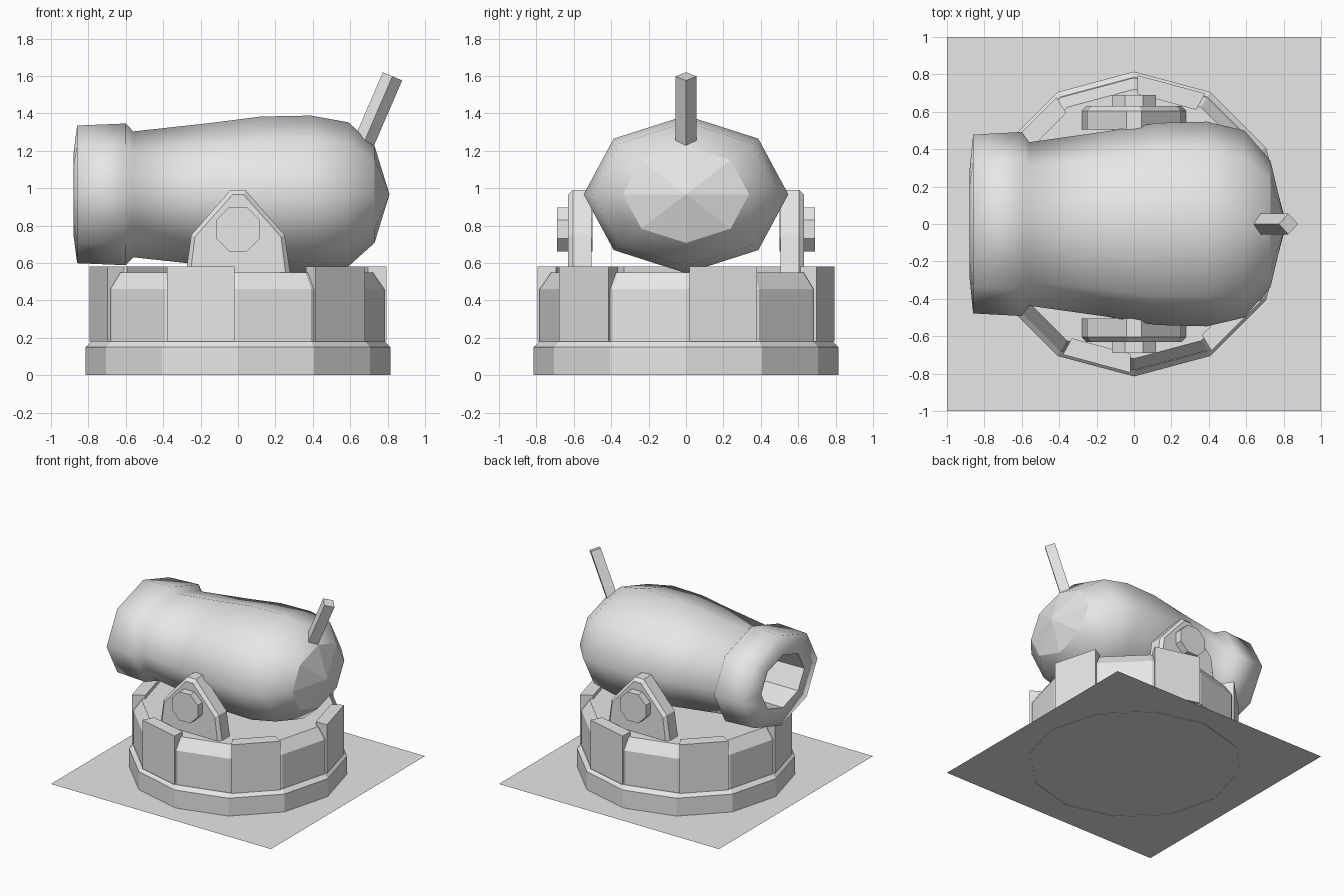
import bpy, bmesh, math
from mathutils import Vector, Matrix

cube = bpy.data.objects.get("Cube")
if cube:
    bpy.data.objects.remove(cube, do_unlink=True)

grey = bpy.data.materials.new("plain_grey")
grey.use_nodes = True
grey.diffuse_color = (0.8, 0.8, 0.8, 1)
grey.node_tree.nodes["Principled BSDF"].inputs["Base Color"].default_value = (0.8, 0.8, 0.8, 1)


def finish(name, bm):
    bmesh.ops.recalc_face_normals(bm, faces=bm.faces)
    mesh = bpy.data.meshes.new(name)
    bm.to_mesh(mesh)
    bm.free()
    mesh.materials.append(grey)
    obj = bpy.data.objects.new(name, mesh)
    bpy.context.collection.objects.link(obj)
    return obj


def loft(name, loops, smooth_bands=()):
    """Skin a list of equal-length point loops and cap both ends."""
    bm = bmesh.new()
    rings = [[bm.verts.new(p) for p in loop] for loop in loops]
    n = len(rings[0])
    for k, (a, b) in enumerate(zip(rings, rings[1:])):
        for i in range(n):
            j = (i + 1) % n
            f = bm.faces.new((a[i], a[j], b[j], b[i]))
            f.smooth = k in smooth_bands
    bm.faces.new(rings[0])
    bm.faces.new(rings[-1])
    bmesh.ops.remove_doubles(bm, verts=bm.verts, dist=0.0008)
    return finish(name, bm)


def ring_z(r, z, n=12):
    return [(r * math.cos(2 * math.pi * i / n), r * math.sin(2 * math.pi * i / n), z)
            for i in range(n)]


# Ground plate
bm = bmesh.new()
bmesh.ops.create_grid(bm, x_segments=1, y_segments=1, size=1,
                      matrix=Matrix.Translation((0, 0, 0.003)))
finish("ground_plate", bm)

# Round plinth with a thin rim showing below the plate
loft("plinth", [ring_z(r, z) for r, z in
                ((0.79, 0.0035), (0.79, 0), (0.815, 0), (0.815, 0.15), (0.785, 0.18))])

# Turret drum with a sloped shoulder
loft("drum", [ring_z(r, z) for r, z in ((0.782, 0.17), (0.782, 0.46), (0.72, 0.55))])

# Raised wall blocks on every second side of the drum
for k in range(6):
    a0, a1 = (math.radians(60 * k + d) for d in (0, 30))
    p0, p1 = (Vector((math.cos(a), math.sin(a), 0)) for a in (a0, a1))
    s0, s1 = p0.lerp(p1, 0.05), p0.lerp(p1, 0.95)
    up = Vector((0, 0, 1))
    loft(f"wall_block_{k + 1}", [
        [s0 * 0.70 + up * z, s0 * 0.80 + up * z, s1 * 0.80 + up * z, s1 * 0.70 + up * z]
        for z in (0.18, 0.58)])

# Trunnion brackets and their octagonal pins, one on each side
outer = [(-0.28, 0.54), (-0.25, 0.75), (-0.04, 0.99), (0.04, 0.99), (0.25, 0.75), (0.28, 0.54)]
inner = [(-0.255, 0.54), (-0.23, 0.74), (-0.03, 0.965), (0.03, 0.965), (0.23, 0.74), (0.255, 0.54)]
pin = [(0.127 * math.cos(math.radians(22.5 + 45 * i)),
        0.78 + 0.127 * math.sin(math.radians(22.5 + 45 * i))) for i in range(8)]
for side, s in (("right", -1), ("left", 1)):
    # s here is front or back of the barrel along y
    place = "front" if s < 0 else "back"
    loft(f"{place}_bracket", [[(x, s * y, z) for x, z in shape] for shape, y in
                              ((outer, 0.505), (outer, 0.605), (inner, 0.63))])
    loft(f"{place}_pin", [[(x, s * y, z) for x, z in pin] for y in (0.50, 0.69)])

# Barrel: squashed eight-sided sections along x, from bore floor to rounded breech
sections = [(-0.40, 0.27), (-0.88, 0.28), (-0.86, 0.478), (-0.60, 0.492), (-0.56, 0.437),
            (-0.15, 0.495), (0.12, 0.54), (0.39, 0.547), (0.59, 0.50), (0.73, 0.337),
            (0.81, 0.0001)]
loft("barrel", [[(x, r * math.cos(math.pi * i / 4), 0.967 + 0.77 * r * math.sin(math.pi * i / 4))
                 for i in range(8)] for x, r in sections], smooth_bands=range(1, 9))

# Square fuse rod, leaning back, with an edge facing front
a, b = Vector((0.65, 0, 1.19)), Vector((0.826, 0, 1.598))
axis = (b - a).normalized()
u, v = Vector((0, 1, 0)), axis.cross(Vector((0, 1, 0)))
loft("fuse_rod", [[c + d * 0.056 for d in (u, v, -u, -v)] for c in (a, b)])
